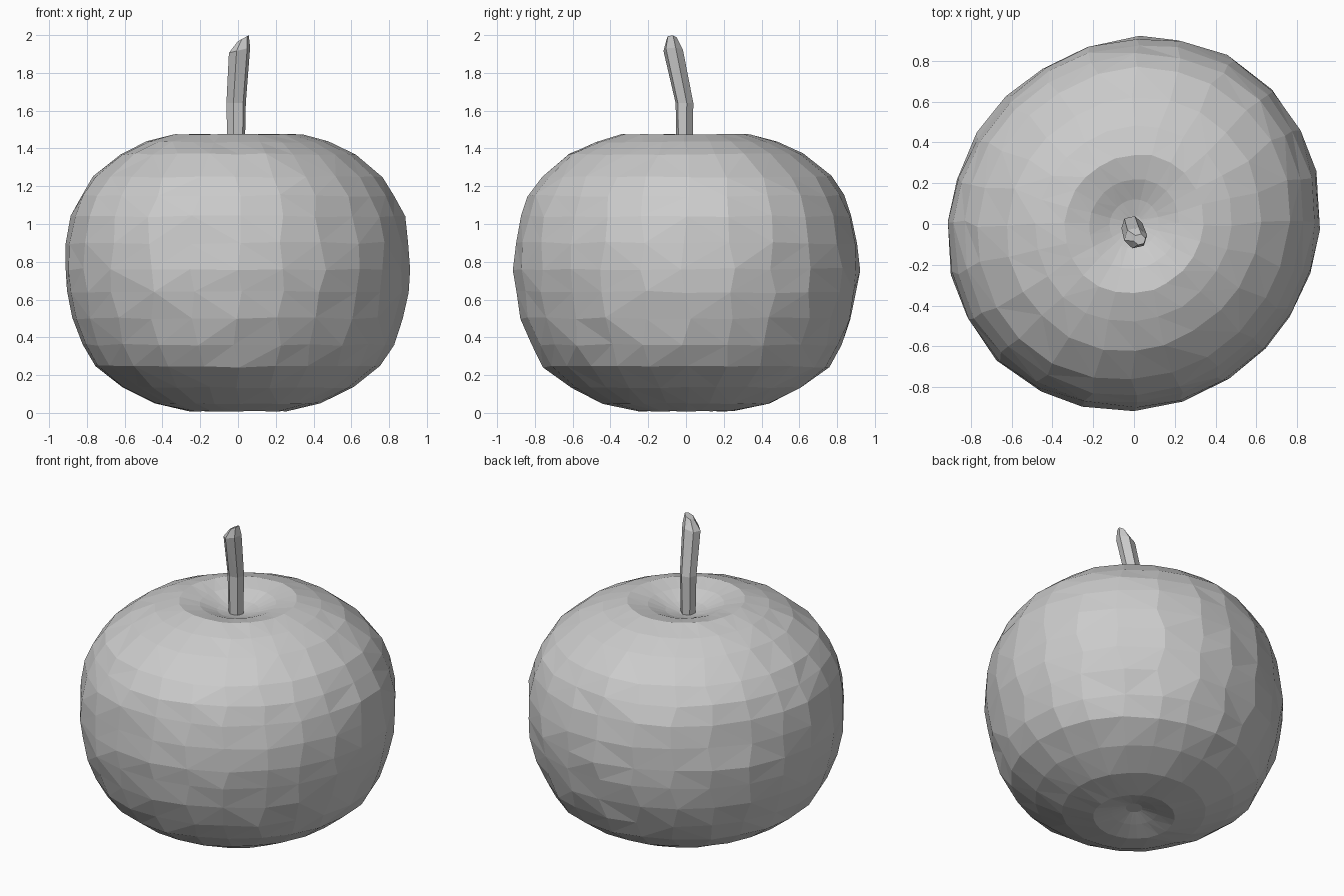
import bpy, bmesh, math, random

if "Cube" in bpy.data.objects:
    bpy.data.objects.remove(bpy.data.objects["Cube"])

random.seed(4)


def loft(name, rings):
    """Skin a stack of equal-length closed rings and cap both ends."""
    bm = bmesh.new()
    loops = [[bm.verts.new(p) for p in ring] for ring in rings]
    n = len(loops[0])
    for lo, hi in zip(loops, loops[1:]):
        for i in range(n):
            j = (i + 1) % n
            bm.faces.new((lo[i], lo[j], hi[j], hi[i]))
    bm.faces.new(loops[0][::-1])
    bm.faces.new(loops[-1])
    bmesh.ops.triangulate(bm, faces=[f for f in bm.faces if len(f.verts) == 4])
    bmesh.ops.recalc_face_normals(bm, faces=bm.faces)
    mesh = bpy.data.meshes.new(name)
    bm.to_mesh(mesh)
    bm.free()
    obj = bpy.data.objects.new(name, mesh)
    bpy.context.collection.objects.link(obj)
    return obj


# Fruit body: lathe profile (radius, z) with shallow dimples top and bottom
profile = [(0.05, 0.07), (0.14, 0.04), (0.25, 0.008), (0.44, 0.05),
           (0.61, 0.135), (0.755, 0.245), (0.82, 0.36), (0.875, 0.5),
           (0.905, 0.64), (0.915, 0.76), (0.905, 0.9), (0.88, 1.04),
           (0.835, 1.15), (0.765, 1.25), (0.62, 1.37), (0.48, 1.435),
           (0.34, 1.475), (0.22, 1.45), (0.12, 1.41), (0.04, 1.39)]
SEG = 24
body = []
for r, z in profile:
    ring = []
    for i in range(SEG):
        a = 2 * math.pi * i / SEG
        j = 0.012 * min(1, r)
        # slightly wider along one diagonal, with small uneven facets
        rr = r * (1 + 0.033 * math.sin(2 * a)) + random.uniform(-j, j) * 0.7
        zz = max(0, z + random.uniform(-j, j) * 0.6)
        a += random.uniform(-0.03, 0.03)
        ring.append((rr * math.cos(a), rr * math.sin(a), zz))
    body.append(ring)
loft("fruit_body", body)

# Stem: bent six-sided stalk (x, y, z, radius, tilt of the ring along x)
path = [(-0.01, -0.008, 1.36, 0.047, 0), (-0.01, -0.008, 1.64, 0.053, 0),
        (0.008, -0.068, 1.92, 0.058, 0.25), (0.028, -0.076, 1.983, 0.03, 0.55)]
stem = []
for x, y, z, r, tilt in path:
    ring = []
    for i in range(6):
        a = math.pi * i / 3 + 0.25
        dx = r * math.cos(a)
        ring.append((x + dx, y + 0.92 * r * math.sin(a), z + tilt * dx))
    stem.append(ring)
loft("stem", stem)
